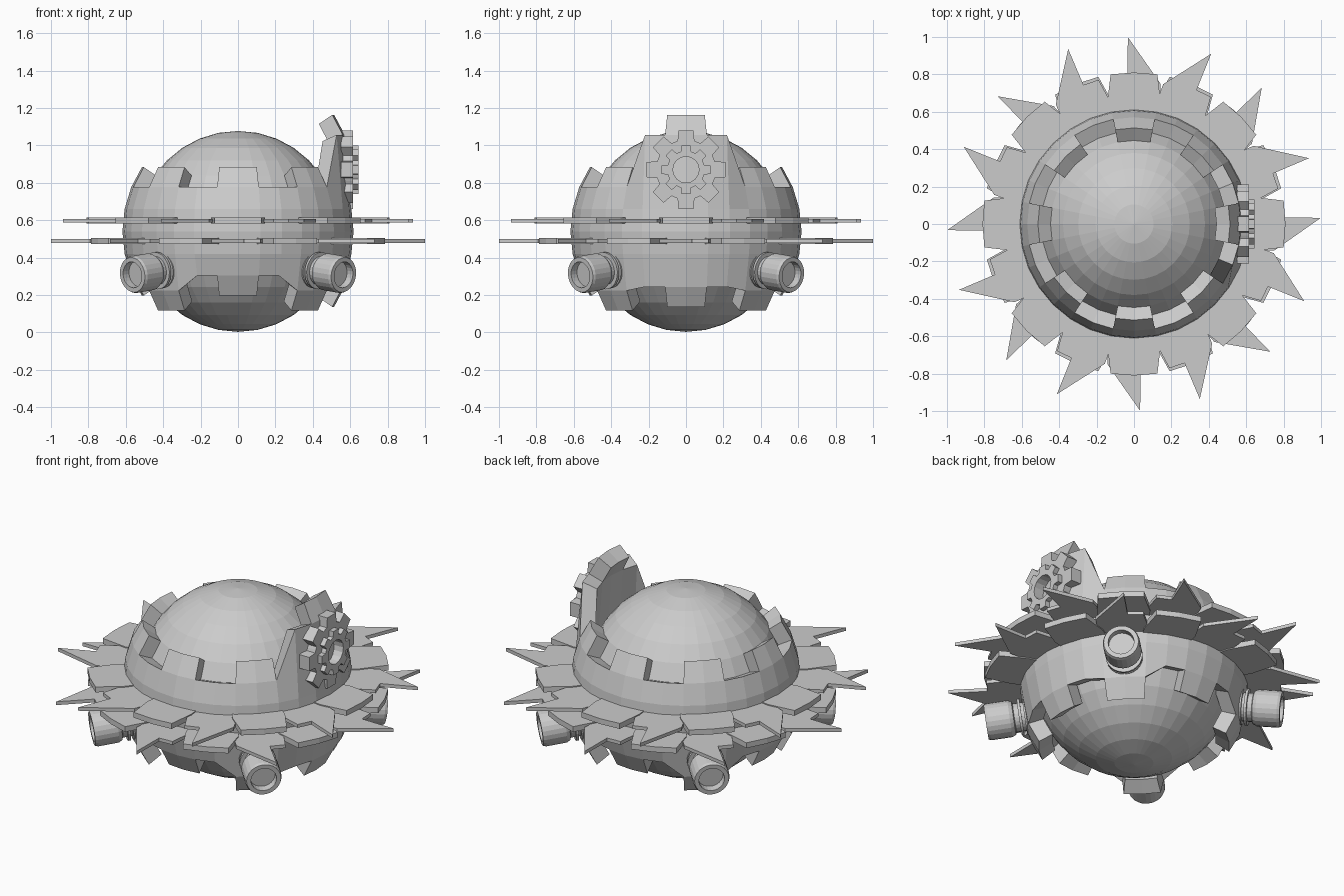
import bpy, bmesh, math
from mathutils import Matrix, Vector

if "Cube" in bpy.data.objects:
    bpy.data.objects.remove(bpy.data.objects["Cube"])

CZ = 0.54          # height of the ball centre
STEP = math.radians(11.25)

grey = bpy.data.materials.new("plain grey")
grey.diffuse_color = (0.6, 0.6, 0.6, 1)
grey.use_nodes = True
grey.node_tree.nodes["Principled BSDF"].inputs["Base Color"].default_value = grey.diffuse_color


def finish(bm, name):
    bmesh.ops.remove_doubles(bm, verts=bm.verts, dist=1e-5)
    bmesh.ops.recalc_face_normals(bm, faces=bm.faces)
    me = bpy.data.meshes.new(name)
    bm.to_mesh(me)
    bm.free()
    me.materials.append(grey)
    ob = bpy.data.objects.new(name, me)
    bpy.context.collection.objects.link(ob)
    return ob


def prism(bm, pts, lo, hi, mat=Matrix()):
    """Extrude a flat outline from height lo to hi."""
    a = [bm.verts.new(mat @ Vector((x, y, lo))) for x, y in pts]
    b = [bm.verts.new(mat @ Vector((x, y, hi))) for x, y in pts]
    bm.faces.new(a[::-1])
    bm.faces.new(b)
    n = len(pts)
    for i in range(n):
        j = (i + 1) % n
        bm.faces.new((a[i], a[j], b[j], b[i]))


def lathe(bm, prof, seg, mat):
    """Spin (height, radius) points around local z."""
    rings = []
    for h, r in prof:
        rings.append([bm.verts.new(mat @ Vector((r * math.cos(t), r * math.sin(t), h)))
                      for t in (2 * math.pi * k / seg for k in range(seg))])
    for p, q in zip(rings, rings[1:]):
        for k in range(seg):
            m = (k + 1) % seg
            bm.faces.new((p[k], p[m], q[m], q[k]))
    bm.faces.new(rings[0][::-1])
    bm.faces.new(rings[-1])


# Inner ball
bm = bmesh.new()
bmesh.ops.create_uvsphere(bm, u_segments=32, v_segments=16, radius=0.537,
                          matrix=Matrix.Translation((0, 0, CZ)))
finish(bm, "ball")


# Armour shell with square teeth; some teeth are pulled up or down
def shell_point(col, row, r):
    lon, lat = col * STEP, row * STEP
    z = CZ + r * math.sin(lat)
    c = (col + 16) % 32 - 16
    if row >= 2 and abs(c) <= 2:
        z += 0.28                        # tall plate behind the cog
    if row <= -2:
        if abs(c) <= 2:
            z -= 0.06
        elif col % 8 in (3, 4, 5):
            z -= 0.08                    # teeth under the lamps
    return Vector((r * math.cos(lat) * math.cos(lon), r * math.cos(lat) * math.sin(lon), z))


def has_cell(col, row):
    return -2 <= row <= 1 or (row in (2, -3) and col % 4 in (3, 0))


bm = bmesh.new()
for col in range(32):
    for row in range(-3, 3):
        if not has_cell(col, row):
            continue
        corners = [(col, row), (col + 1, row), (col + 1, row + 1), (col, row + 1)]
        out = [bm.verts.new(shell_point(c, w, 0.618)) for c, w in corners]
        inn = [bm.verts.new(shell_point(c, w, 0.53)) for c, w in corners]
        bm.faces.new(out)
        bm.faces.new(inn[::-1])
        sides = [(col, row - 1), (col + 1, row), (col, row + 1), (col - 1, row)]
        for i, (c, w) in enumerate(sides):
            if not has_cell(c % 32, w):
                j = (i + 1) % 4
                bm.faces.new((out[j], out[i], inn[i], inn[j]))
finish(bm, "armour_shell")


# Two rings alternating plain plates and barbed blades; the upper is mirrored
def blade_ring(name, z, turn, flip):
    bm = bmesh.new()
    plate = [(0.55, -0.13), (0.64, -0.144), (0.80, -0.125), (0.81, 0),
             (0.80, 0.125), (0.64, 0.144), (0.55, 0.13)]
    blade = [(0.55, -0.13), (0.64, -0.138), (0.75, -0.142), (0.999, 0.033),
             (0.79, 0.035), (0.785, 0.12), (0.64, 0.135), (0.55, 0.13)]
    for k in range(8):
        m = Matrix.Rotation(math.radians(turn + 45 * k), 4, 'Z') @ Matrix.Scale(flip, 4, (0, 1, 0))
        prism(bm, blade, z - 0.010, z + 0.010, m)
        m = Matrix.Rotation(math.radians(turn + 22.5 + 45 * k), 4, 'Z')
        prism(bm, plate, z - 0.016, z + 0.016, m)
    finish(bm, name)


blade_ring("lower_blade_ring", 0.489, 0, 1)
blade_ring("upper_blade_ring", 0.597, 22.5, -1)

# Four lamps on the diagonals, tipped slightly down
lamp = [(-0.06, 0.07), (0.0, 0.07), (0.0, 0.098), (0.015, 0.098), (0.015, 0.078),
        (0.03, 0.078), (0.03, 0.1), (0.045, 0.1), (0.045, 0.078), (0.07, 0.078),
        (0.075, 0.09), (0.095, 0.1), (0.21, 0.1), (0.225, 0.094), (0.225, 0.07),
        (0.18, 0.07)]
for k, name in enumerate(("back_right", "back_left", "front_left", "front_right")):
    bm = bmesh.new()
    m = (Matrix.Rotation(math.radians(45 + 90 * k), 4, 'Z') @ Matrix.Translation((0.575, 0, 0.335))
         @ Matrix.Rotation(math.radians(97), 4, 'Y'))
    lathe(bm, lamp, 24, m)
    finish(bm, name + "_lamp")


# Cog on the right plate: a big wheel with a smaller wheel on top
def cog(name, body, tip, hole, half, x0, x1):
    bm = bmesh.new()
    base = Matrix.Translation((0, 0, 0.87)) @ Matrix.Rotation(math.radians(90), 4, 'Y')
    for k in range(8):
        m = base @ Matrix.Rotation(math.radians(45 * k), 4, 'Z')

        def at(r, deg):
            return (r * math.cos(math.radians(deg)), r * math.sin(math.radians(deg)))
        w = math.degrees(math.asin(half / body))
        pts = [at(hole, -22.5), at(body, -22.5), at(body, -w), (tip, -half * 0.9),
               (tip, half * 0.9), at(body, w), at(body, 22.5), at(hole, 22.5), at(hole, 0)]
        prism(bm, pts, x0, x1, m)
    finish(bm, name)


cog("large_cog", 0.16, 0.21, 0.07, 0.045, 0.55, 0.615)
cog("small_cog", 0.10, 0.13, 0.07, 0.026, 0.60, 0.643)
